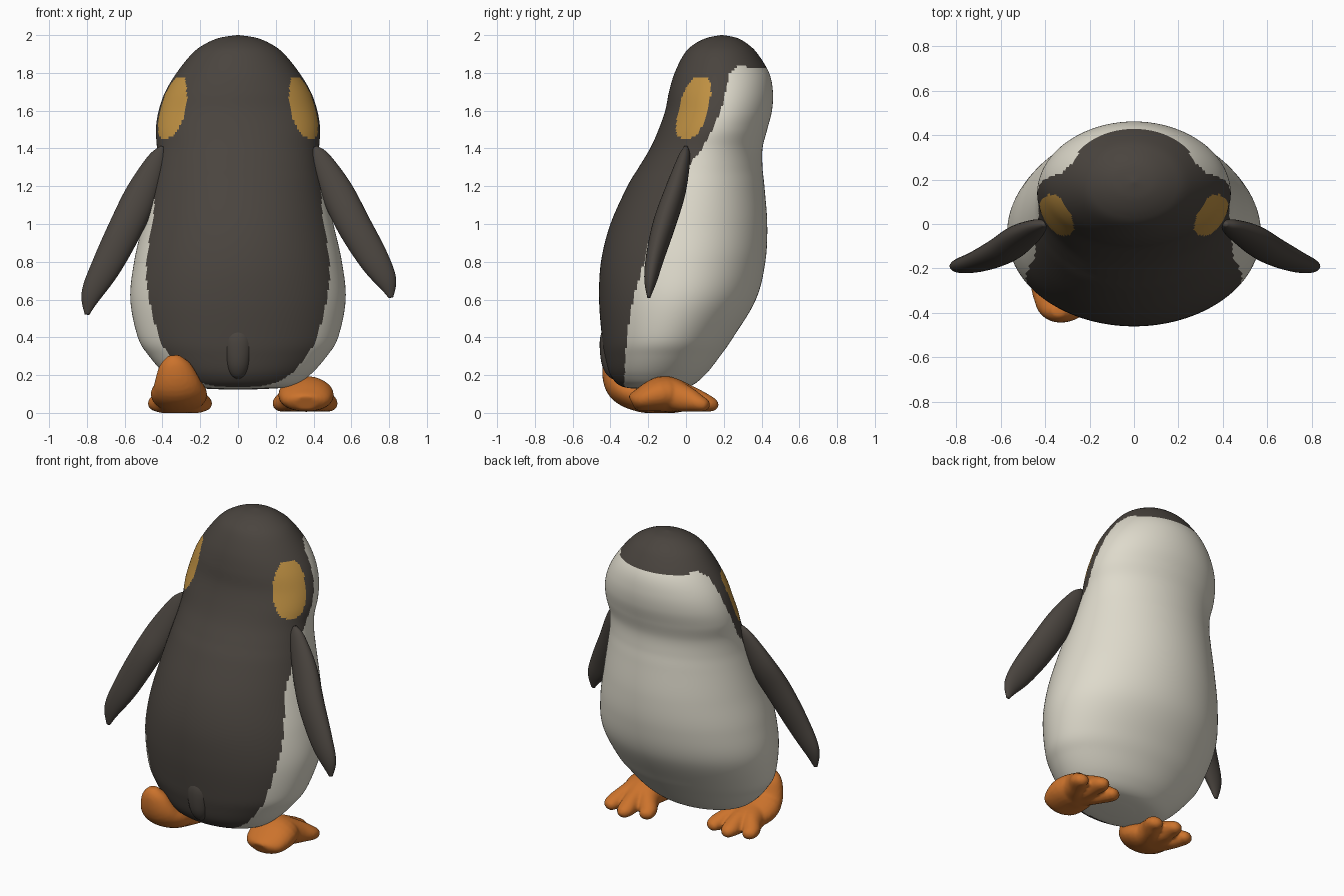
import bpy, bmesh, math
from mathutils import Vector

cube = bpy.data.objects.get("Cube")
if cube:
    bpy.data.objects.remove(cube, do_unlink=True)


def material(name, color):
    mat = bpy.data.materials.new(name)
    mat.use_nodes = True
    mat.diffuse_color = (*color, 1)
    mat.node_tree.nodes["Principled BSDF"].inputs["Base Color"].default_value = (*color, 1)
    return mat


DARK = material("charcoal", (0.068, 0.058, 0.049))
WHITE = material("cream_white", (0.73, 0.70, 0.60))
GOLD = material("golden", (0.52, 0.28, 0.055))
ORANGE = material("orange", (0.60, 0.17, 0.025))


def spline(keys, steps):
    """Catmull-Rom interpolation through tuples of numbers."""
    out = []
    for i in range(len(keys) - 1):
        quad = (keys[max(i - 1, 0)], keys[i], keys[i + 1], keys[min(i + 2, len(keys) - 1)])
        for s in range(steps):
            t = s / steps
            out.append([0.5 * (2 * b + (c - a) * t + (2 * a - 5 * b + 4 * c - d) * t * t
                               + (3 * b - a - 3 * c + d) * t ** 3) for a, b, c, d in zip(*quad)])
    return out + [list(keys[-1])]


def interp(table, v):
    """Piecewise linear lookup in a list of pairs."""
    if v <= table[0][0]:
        return table[0][1]
    for (a, p), (b, q) in zip(table, table[1:]):
        if v <= b:
            return p + (q - p) * (v - a) / (b - a)
    return table[-1][1]


def loft(bm, rings, sides):
    """Skin elliptical rings given as (centre, first axis, second axis)."""
    loops = []
    for c, u, v in rings:
        angles = [2 * math.pi * k / sides for k in range(sides)]
        loops.append([bm.verts.new(c + u * math.cos(a) + v * math.sin(a)) for a in angles])
    for lo, hi in zip(loops, loops[1:]):
        for k in range(sides):
            j = (k + 1) % sides
            bm.faces.new((lo[k], lo[j], hi[j], hi[k]))
    bm.faces.new(loops[0][::-1])
    bm.faces.new(loops[-1])


def limb_rings(keys, steps, ref):
    """Rings along a path of (x, y, z, radius along ref, other radius)."""
    pts = spline(keys, steps)
    rings = []
    for i, p in enumerate(pts):
        t = (Vector(pts[min(i + 1, len(pts) - 1)][:3]) - Vector(pts[max(i - 1, 0)][:3])).normalized()
        u = (ref - t * ref.dot(t)).normalized()
        rings.append((Vector(p[:3]), u * max(p[3], 0.003), t.cross(u) * max(p[4], 0.003)))
    return rings


def finish(bm, name, mats, rule=None):
    bmesh.ops.recalc_face_normals(bm, faces=bm.faces)
    for f in bm.faces:
        f.smooth = True
        if rule:
            f.material_index = rule(f.calc_center_median())
    mesh = bpy.data.meshes.new(name)
    bm.to_mesh(mesh)
    bm.free()
    for m in mats:
        mesh.materials.append(m)
    obj = bpy.data.objects.new(name, mesh)
    bpy.context.collection.objects.link(obj)
    return obj


# Body and head in one skin: height, back, front, half width
profile = [
    (0.125, -0.22, -0.08, 0.10), (0.14, -0.34, 0.02, 0.28), (0.2, -0.40, 0.10, 0.38),
    (0.3, -0.43, 0.18, 0.47), (0.4, -0.445, 0.25, 0.53), (0.6, -0.46, 0.37, 0.57),
    (0.8, -0.45, 0.42, 0.55), (1.0, -0.40, 0.43, 0.505), (1.2, -0.31, 0.415, 0.46),
    (1.3, -0.25, 0.405, 0.44), (1.4, -0.19, 0.405, 0.43), (1.5, -0.145, 0.43, 0.435),
    (1.6, -0.11, 0.455, 0.42), (1.7, -0.09, 0.46, 0.385), (1.8, -0.06, 0.44, 0.325),
    (1.9, -0.01, 0.38, 0.245), (1.95, 0.04, 0.33, 0.18), (1.985, 0.11, 0.27, 0.10),
    (2.0, 0.185, 0.195, 0.005)]
# Edge between dark back and pale belly: height, y
edge = [(0.1, -0.33), (0.4, -0.315), (0.6, -0.28), (0.85, -0.21), (1.05, -0.15), (1.2, -0.06),
        (1.33, 0.03), (1.4, 0.085), (1.5, 0.14), (1.6, 0.185), (1.7, 0.21), (1.8, 0.23), (1.84, 0.28)]


def coat(p):
    # Golden cheek patches, slightly tilted
    dy = (p.y - 0.04 - 0.25 * (p.z - 1.615)) / 0.077
    dz = (p.z - 1.615) / 0.165
    if abs(p.x) > 0.2 and abs(dy) ** 2.6 + abs(dz) ** 2.6 < 1:
        return 2
    if p.y > interp(edge, p.z) and p.z < 1.865 - 0.1 * p.y:
        return 1
    return 0


bm = bmesh.new()
loft(bm, [(Vector((0, (b + f) / 2, z)), Vector((w, 0, 0)), Vector((0, (f - b) / 2, 0)))
          for z, b, f, w in spline(profile, 8)], 180)
finish(bm, "body", [DARK, WHITE, GOLD], coat)

# Tail stub
bm = bmesh.new()
loft(bm, limb_rings([(0, -0.41, 0.48, 0.02, 0.01), (0, -0.41, 0.40, 0.07, 0.045),
                     (0, -0.40, 0.28, 0.065, 0.05), (0, -0.385, 0.21, 0.045, 0.035),
                     (0, -0.38, 0.18, 0.01, 0.01)], 5, Vector((1, 0, 0))), 24)
finish(bm, "tail", [DARK])

# Flippers: x, z for each side, sharing depth and thickness
shape = [(0.0, 0.01, 0.01), (-0.01, 0.032, 0.05), (-0.055, 0.055, 0.085), (-0.115, 0.06, 0.09),
         (-0.165, 0.048, 0.08), (-0.188, 0.033, 0.055), (-0.197, 0.008, 0.012)]
flippers = {
    "left_flipper": [(0.41, 1.41), (0.435, 1.35), (0.52, 1.18), (0.61, 1.0), (0.715, 0.82),
                     (0.785, 0.70), (0.81, 0.61)],
    "right_flipper": [(-0.40, 1.41), (-0.43, 1.34), (-0.505, 1.17), (-0.585, 1.0), (-0.69, 0.79),
                      (-0.775, 0.63), (-0.80, 0.52)]}
for name, path in flippers.items():
    bm = bmesh.new()
    keys = [(x, y, z, thin, wide) for (x, z), (y, thin, wide) in zip(path, shape)]
    loft(bm, limb_rings(keys, 6, Vector((0, 1, 0))), 32)
    finish(bm, name, [DARK])


# Feet: three toes fanning from a shared heel, fused together
def foot(name, heel, tips):
    bm = bmesh.new()
    for tx, ty in tips:
        hx, hy, hz = heel[-1][:3]
        mid = (hx + (tx - hx) * 0.65, hy + (ty - hy) * 0.5, hz * 0.75, 0.065, 0.07)
        toe = [(tx, ty - 0.04, 0.05, 0.054, 0.045), (tx, ty, 0.038, 0.035, 0.03),
               (tx, ty + 0.015, 0.033, 0.01, 0.01)]
        loft(bm, limb_rings(heel + [mid] + toe, 6, Vector((1, 0, 0))), 24)
    for v in bm.verts:
        v.co.z = max(v.co.z, 0)
    obj = finish(bm, name, [ORANGE])
    remesh = obj.modifiers.new("fuse", 'REMESH')
    remesh.mode = 'VOXEL'
    remesh.voxel_size = 0.01
    remesh.use_smooth_shade = True
    soften = obj.modifiers.new("soften", 'SMOOTH')
    soften.factor = 0.5
    soften.iterations = 4


foot("left_foot", [(0.36, -0.285, 0.05, 0.06, 0.04), (0.36, -0.25, 0.065, 0.12, 0.06),
                   (0.36, -0.12, 0.10, 0.14, 0.095)],
     [(0.235, 0.10), (0.355, 0.155), (0.475, 0.11)])
foot("right_foot", [(-0.34, -0.39, 0.305, 0.03, 0.025), (-0.335, -0.385, 0.25, 0.085, 0.06),
                    (-0.32, -0.345, 0.14, 0.13, 0.08), (-0.31, -0.24, 0.085, 0.14, 0.08)],
     [(-0.425, -0.02), (-0.31, 0.03), (-0.19, 0.0)])
